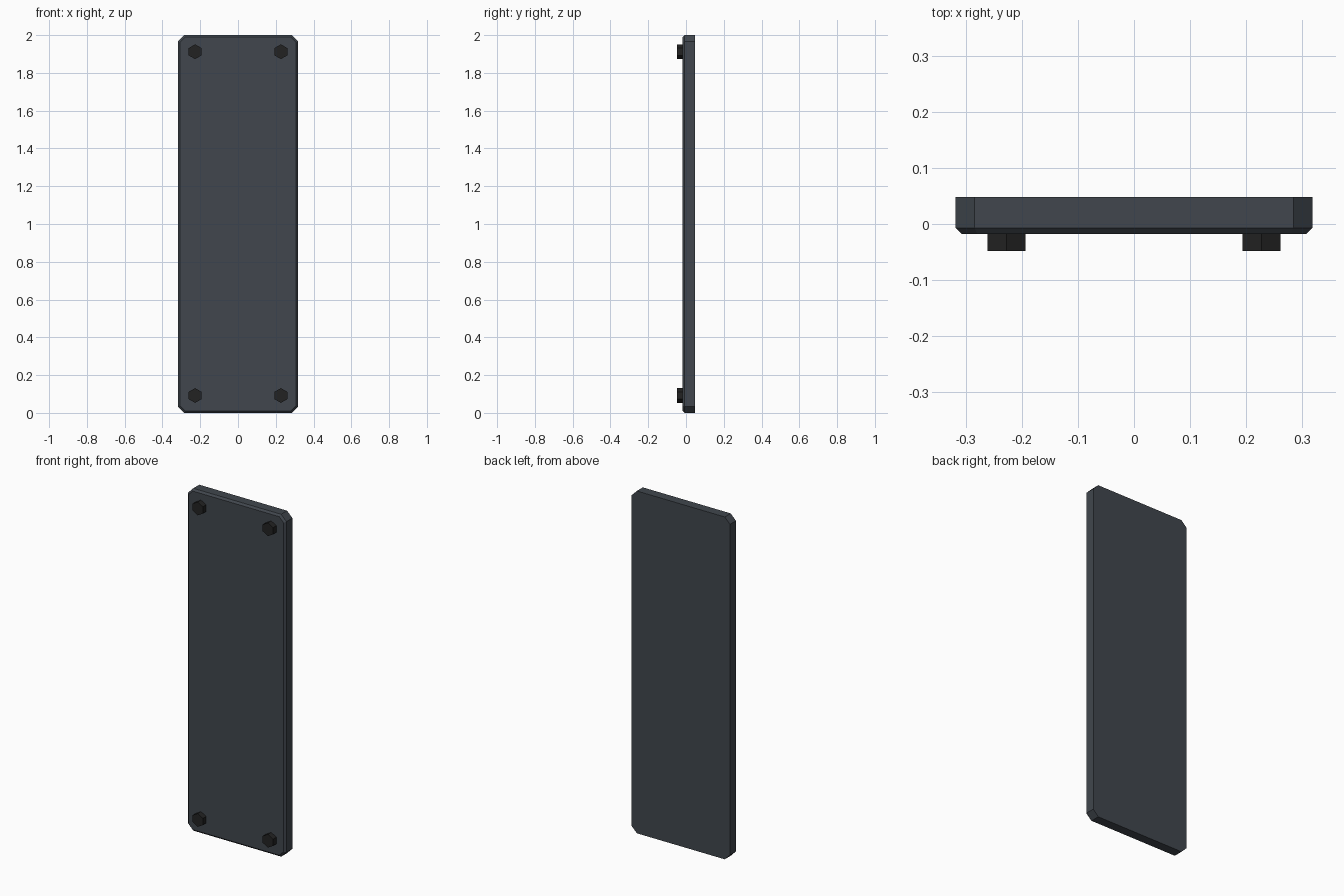
import bpy
import bmesh
from math import radians
from mathutils import Matrix

cube = bpy.data.objects.get("Cube")
if cube:
    bpy.data.objects.remove(cube, do_unlink=True)


def make_material(name, rgb):
    mat = bpy.data.materials.new(name)
    mat.use_nodes = True
    mat.diffuse_color = (*rgb, 1)
    mat.node_tree.nodes["Principled BSDF"].inputs["Base Color"].default_value = (*rgb, 1)
    return mat


def make_object(name, bm, mat):
    bmesh.ops.recalc_face_normals(bm, faces=bm.faces)
    mesh = bpy.data.meshes.new(name)
    bm.to_mesh(mesh)
    bm.free()
    mesh.materials.append(mat)
    obj = bpy.data.objects.new(name, mesh)
    bpy.context.collection.objects.link(obj)
    return obj


slate = make_material("slate_grey", (0.052, 0.062, 0.075))
black = make_material("bolt_black", (0.016, 0.016, 0.016))

HALF_WIDTH, HEIGHT = 0.318, 2.0
BACK, FRONT, BOLT_FRONT = 0.048, -0.018, -0.048

# Panel: box with clipped corners and a chamfered front rim
bm = bmesh.new()
bmesh.ops.create_cube(bm, size=1)
bmesh.ops.scale(bm, vec=(2 * HALF_WIDTH, BACK - FRONT, HEIGHT), verts=bm.verts)
bmesh.ops.translate(bm, vec=(0, (BACK + FRONT) / 2, HEIGHT / 2), verts=bm.verts)
corners = [e for e in bm.edges if abs(e.verts[0].co.y - e.verts[1].co.y) > 0.01]
bmesh.ops.bevel(bm, geom=corners, offset=0.034, segments=1, affect='EDGES')
rim = [e for e in bm.edges if all(v.co.y < FRONT + 0.001 for v in e.verts)]
bmesh.ops.bevel(bm, geom=rim, offset=0.011, segments=1, affect='EDGES')
make_object("panel", bm, slate)

# Hexagonal bolt heads, one near each corner, points facing up and down
for side, x in (("right", -0.227), ("left", 0.227)):
    for level, z in (("lower", 0.092), ("upper", 1.912)):
        bm = bmesh.new()
        bmesh.ops.create_cone(bm, cap_ends=True, segments=6, radius1=0.039,
                              radius2=0.039, depth=FRONT - BOLT_FRONT)
        bmesh.ops.rotate(bm, matrix=Matrix.Rotation(radians(90), 3, 'X'), verts=bm.verts)
        # Put a hexagon point on the vertical axis whatever the starting angle
        if max(v.co.x for v in bm.verts) > 0.038:
            bmesh.ops.rotate(bm, matrix=Matrix.Rotation(radians(30), 3, 'Y'), verts=bm.verts)
        bmesh.ops.translate(bm, vec=(x, (FRONT + BOLT_FRONT) / 2, z), verts=bm.verts)
        make_object(f"{level}_{side}_bolt", bm, black)
